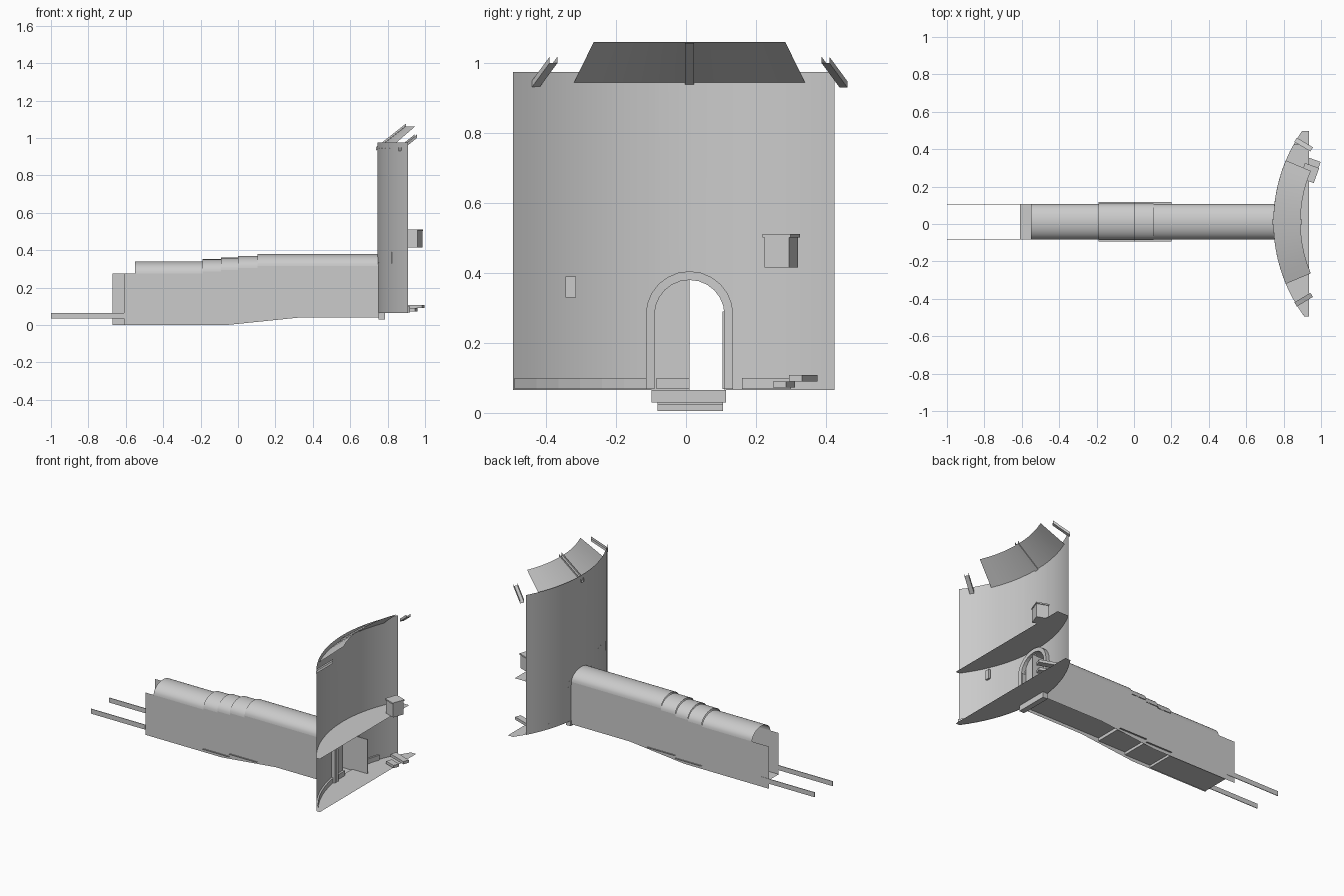
import bpy, bmesh, math
from mathutils import Matrix

if "Cube" in bpy.data.objects:
    bpy.data.objects.remove(bpy.data.objects["Cube"])

CX, CY, R = 1.597, 0.01, 0.852      # plan centre and radius of the curved wall


def mesh(name, verts, faces, smooth=False):
    me = bpy.data.meshes.new(name)
    me.from_pydata(verts, [], faces)
    ob = bpy.data.objects.new(name, me)
    bpy.context.collection.objects.link(ob)
    if smooth:
        me.shade_smooth()
    return ob


def strip(name, a, b, smooth=False):
    """Surface between two matching point rows."""
    n = len(a)
    return mesh(name, a + b, [(i, i + 1, n + i + 1, n + i) for i in range(n - 1)], smooth)


def box(name, lo, hi, turn=0):
    bm = bmesh.new()
    bmesh.ops.create_cube(bm, size=1)
    mid = [(p + q) / 2 for p, q in zip(lo, hi)]
    dims = [q - p for p, q in zip(lo, hi)]
    bm.transform(Matrix.Translation(mid) @ Matrix.Rotation(math.radians(turn), 4, 'Z')
                 @ Matrix.Diagonal((*dims, 1)))
    me = bpy.data.meshes.new(name)
    bm.to_mesh(me)
    bm.free()
    ob = bpy.data.objects.new(name, me)
    bpy.context.collection.objects.link(ob)
    return ob


def wall_x(y, r=R):
    return CX - math.sqrt(r * r - (y - CY) ** 2)


def polar(r, deg, z):
    t = math.radians(deg)
    return (CX - r * math.cos(t), CY + r * math.sin(t), z)


def span(a, b, n):
    return [a + (b - a) * i / n for i in range(n + 1)]


def arch(r, x0=0.0, z0=0.068, spring=0.28, n=12):
    """Doorway outline following the curved wall, offset by x0."""
    pts = [(CY - r, z0)]
    pts += [(CY - r * math.cos(math.pi * i / n), spring + r * math.sin(math.pi * i / n))
            for i in range(n + 1)]
    pts.append((CY + r, z0))
    return [(wall_x(y) + x0, y, z) for y, z in pts]


# curved wall with arched doorway
Z0, Z1, D = 0.065, 0.975, 0.1
door_ys = [CY - D * math.cos(math.pi * i / 12) for i in range(13)]


def wall_piece(name, ys, base):
    return strip(name, [(wall_x(y), y, base(y)) for y in ys],
                 [(wall_x(y), y, Z1) for y in ys], True)


wall_piece("curved_wall_left", span(-0.494, CY - D, 9), lambda y: Z0)
wall_piece("curved_wall_right", span(CY + D, 0.425, 8), lambda y: Z0)
wall_piece("curved_wall_over_door", door_ys,
           lambda y: 0.28 + math.sqrt(max(0, D * D - (y - CY) ** 2)))

# arch trim: front, inner and outer faces
strip("arch_trim_front", arch(0.1, 0.025), arch(0.125, 0.025))
strip("arch_trim_inner", arch(0.1), arch(0.1, 0.025))
strip("arch_trim_outer", arch(0.125), arch(0.125, 0.025))

# door leaves: one closed, one swung open
leaf = door_ys[:7]
strip("closed_door_leaf", [(0.75, y, 0.065) for y in leaf],
      [(0.75, y, 0.28 + math.sqrt(max(0, D * D - (y - CY) ** 2))) for y in leaf])
box("door_kick_plate", (0.752, -0.085, 0.068), (0.765, 0.01, 0.1))
box("open_door_leaf", (0.77, 0.104, 0.068), (0.86, 0.11, 0.29))
box("threshold_step", (0.75, -0.098, 0.03), (0.785, 0.115, 0.066))

# baseboards on the inside of the wall
for name, a, b in (("baseboard_left", -0.49, -0.115), ("baseboard_right", 0.16, 0.3)):
    ys = span(a, b, 6)
    strip(name, [(wall_x(y) + 0.012, y, 0.068) for y in ys],
          [(wall_x(y) + 0.012, y, 0.1) for y in ys])
    strip(name + "_top", [(wall_x(y) + 0.012, y, 0.1) for y in ys],
          [(wall_x(y), y, 0.1) for y in ys])

# crescent floors at two levels
for name, z, end in (("ground_floor", 0.067, 0.496), ("upper_floor", 0.412, 0.425)):
    ys = span(-0.494, end, 18)
    strip(name, [(wall_x(y), y, z) for y in ys], [(0.935, y, z) for y in ys])

# fittings on the floors
box("wall_cabinet", (0.9, 0.235, 0.415), (0.975, 0.31, 0.502), -20)
box("cabinet_lid", (0.897, 0.23, 0.502), (0.978, 0.315, 0.511), -20)
box("floor_plank", (0.865, 0.315, 0.09), (0.995, 0.355, 0.108), -20)
box("lower_plank", (0.88, 0.26, 0.072), (0.955, 0.3, 0.09), -20)
box("small_wall_plate", (0.822, -0.345, 0.33), (0.835, -0.315, 0.39))

# sloping conical eave above the wall
angs = span(-22.8, 22.8, 10)
strip("sloping_eave", [polar(R, t, 0.945) for t in angs],
      [polar(0.707, t, 1.06) for t in angs], True)


# eave ribs: sloping U-channels pointing at the plan centre
def channel(name, deg, r0, z0, r1, z1, half=0.013, depth=0.018):
    t = math.radians(deg)
    side = (math.sin(t) * half, math.cos(t) * half)
    rows = []
    for r, z in ((r0, z0), (r1, z1)):
        row = []
        for s, dz in ((-1, depth), (-1, 0), (1, 0), (1, depth)):
            x, y, _ = polar(r, deg, z)
            row.append((x + s * side[0], y + s * side[1], z + dz))
        rows.append(row)
    strip(name, *rows)


channel("eave_rib_centre", 0, 0.86, 0.932, 0.70, 1.058)
channel("eave_rib_right", 31, 0.855, 0.93, 0.755, 1.0)
channel("eave_rib_left", -31, 0.855, 0.93, 0.755, 1.0)

# corridor side walls, with sloping foot and stepped top
YA, YB = -0.082, 0.106
for name, y, x0 in (("corridor_wall_front", YA, -0.61), ("corridor_wall_back", YB, -0.67)):
    tops = [(x0, .275), (-.19, .275), (-.19, .285), (-.09, .285), (-.09, .293), (0, .293),
            (0, .305), (.105, .305), (.105, .315), (.752, .315), (.752, .28), (.78, .28)]
    feet = [(.78, .04), (.33, .04), (-.06, 0), (x0, 0)]
    pts = [(x, y, z) for x, z in tops + feet]
    mesh(name, pts, [tuple(range(len(pts)))])

# barrel roof in stepped sections
sections = ((-.55, -.19, .275, .34), (-.19, -.09, .285, .352), (-.09, 0, .293, .36),
            (0, .105, .305, .37), (.105, .752, .315, .38))
for k, (x0, x1, zb, zt) in enumerate(sections):
    hw = (YB - YA) / 2 + (0.003 if 0 < k < 4 else 0)
    yc = (YA + YB) / 2
    prof = [(yc - hw * math.cos(math.pi * i / 16), zb + (zt - zb) * math.sin(math.pi * i / 16))
            for i in range(17)]
    strip(f"barrel_roof_{k + 1}", [(x0, y, z) for y, z in prof],
          [(x1, y, z) for y, z in prof], True)

# corridor floor with two low steps
path = [(-.61, .006), (-.19, .006), (-.19, .022), (0, .022), (0, .04), (.2, .04),
        (.2, .06), (.752, .06)]
strip("corridor_floor", [(x, YA, z) for x, z in path], [(x, YB, z) for x, z in path])

# step ledges sticking out past the walls
for k, (x0, x1, z) in enumerate(((-.19, 0, .022), (0, .2, .04))):
    for side, ya, yb in (("front", YA - 0.011, YA), ("back", YB, YB + 0.011)):
        strip(f"step_ledge_{side}_{k + 1}", [(x0, ya, z), (x1, ya, z)], [(x0, yb, z), (x1, yb, z)])

# rails leading out of the corridor
for name, y in (("rail_front", YA), ("rail_back", YB)):
    box(name, (-1, y - 0.002, 0.034), (-0.61, y + 0.002, 0.065))
